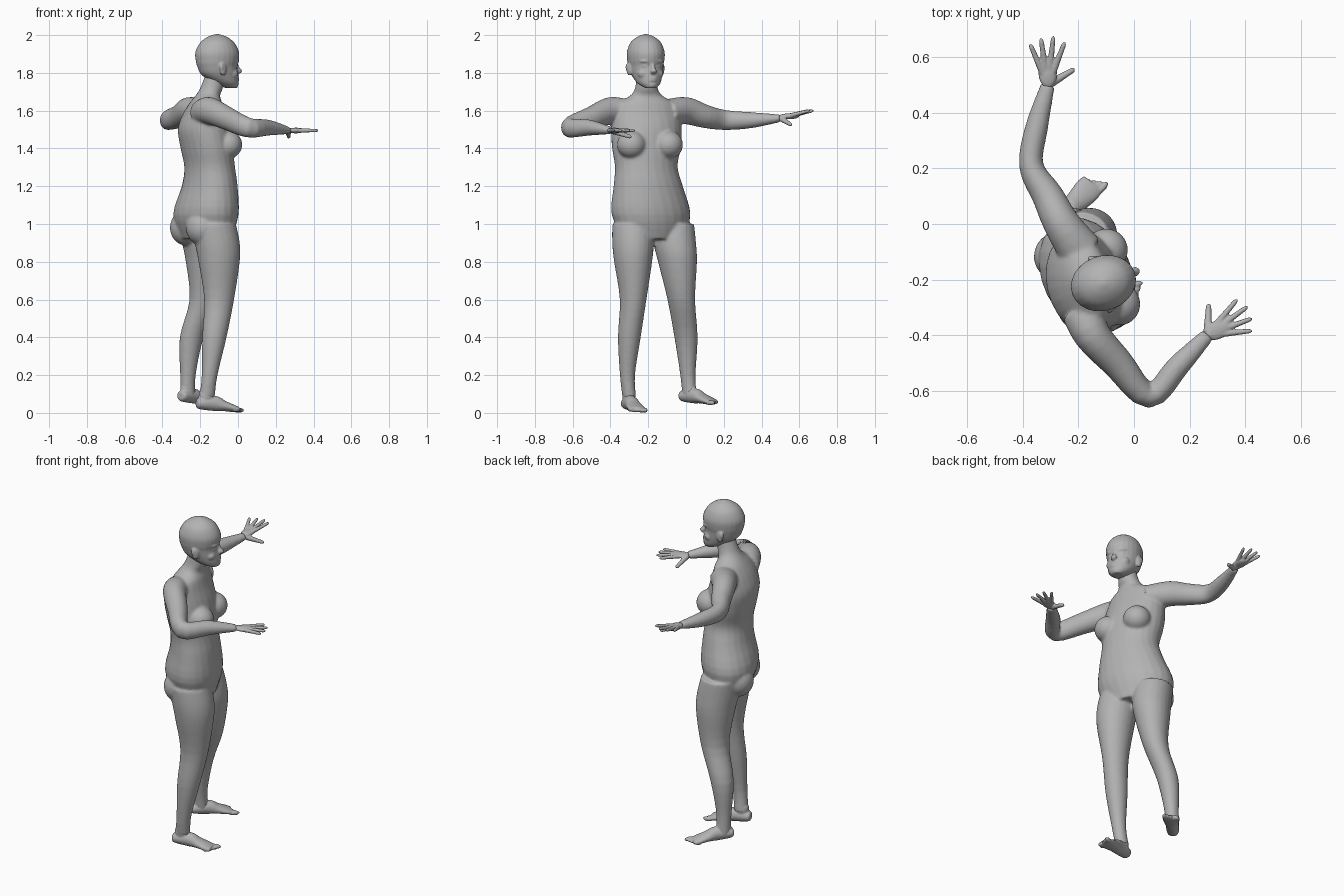
import bpy, bmesh, math
from mathutils import Vector, Matrix

cube = bpy.data.objects.get("Cube")
if cube:
    bpy.data.objects.remove(cube, do_unlink=True)

skin = bpy.data.materials.new("grey_skin")
skin.use_nodes = True
GREY = (.45, .45, .45, 1)
skin.diffuse_color = GREY
shader = next(n for n in skin.node_tree.nodes if n.type == 'BSDF_PRINCIPLED')
shader.inputs["Base Color"].default_value = GREY
UP = Vector((0, 0, 1))


def heading(yaw):
    angle = math.radians(yaw)
    return Vector((math.cos(angle), math.sin(angle), 0))


def local(centre, yaw, forward, left, height):
    """Point placed forward and left of an upright axis, at a height."""
    point = Vector((*centre, height))
    return point + heading(yaw) * forward + heading(yaw + 90) * left


def catmull(a, b, c, d, t):
    bend = 2 * a - 5 * b + 4 * c - d + t * (3 * (b - c) + d - a)
    return b + t / 2 * (c - a + t * bend)


def resample(stations, steps=4):
    """Smooth curve through all station values."""
    padded = [stations[0], *stations, stations[-1]]
    smooth = []
    for span in zip(padded, padded[1:], padded[2:], padded[3:]):
        for step in range(steps):
            smooth.append([catmull(*values, step / steps) for values in zip(*span)])
    return smooth + [list(stations[-1])]


def loft(bm, stations, ref=UP, axis=None, sides=24):
    """Closed skin over oval stations (x, y, z, side radius, ref radius[, yaw])."""
    stations = resample(stations)
    last = len(stations) - 1
    rings = []
    for i, (x, y, z, wide, deep, *yaw) in enumerate(stations):
        ahead, behind = stations[min(i + 1, last)], stations[max(i - 1, 0)]
        along = axis or (Vector(ahead[:3]) - Vector(behind[:3])).normalized()
        facing = heading(yaw[0]) if yaw else ref
        front = (facing - along * facing.dot(along)).normalized()
        side = along.cross(front)
        ring = []
        for k in range(sides):
            angle = k * math.tau / sides
            offset = side * wide * math.cos(angle) + front * deep * math.sin(angle)
            ring.append(bm.verts.new(Vector((x, y, z)) + offset))
        rings.append(ring)
    for low, high in zip(rings, rings[1:]):
        for k in range(sides):
            n = (k + 1) % sides
            bm.faces.new((low[k], low[n], high[n], high[k]))
    bm.faces.new(rings[0][::-1])
    bm.faces.new(rings[-1])


def ball(bm, centre, radii, yaw=0):
    turn = Matrix.Rotation(math.radians(yaw), 4, 'Z')
    matrix = Matrix.Translation(centre) @ turn @ Matrix.Diagonal((*radii, 1))
    bmesh.ops.create_uvsphere(bm, u_segments=20, v_segments=14, radius=1, matrix=matrix)


def fuse(name, bm, voxel, iterations):
    """Turn overlapping forms into one continuous smooth surface."""
    bmesh.ops.recalc_face_normals(bm, faces=bm.faces)
    mesh = bpy.data.meshes.new(name)
    bm.to_mesh(mesh)
    bm.free()
    mesh.materials.append(skin)
    mesh.shade_smooth()
    ob = bpy.data.objects.new(name, mesh)
    bpy.context.collection.objects.link(ob)
    remesh = ob.modifiers.new("fuse", 'REMESH')
    remesh.mode, remesh.voxel_size, remesh.use_smooth_shade = 'VOXEL', voxel, True
    soften = ob.modifiers.new("soften", 'SMOOTH')
    soften.factor, soften.iterations = .5, iterations


# Torso and neck: height, centre x, half width, half depth; twists as it rises
body = bmesh.new()
TORSO = [(.92, -.17, .17, .12), (1.05, -.17, .22, .16), (1.2, -.15, .19, .14),
         (1.3, -.15, .17, .13), (1.4, -.165, .185, .135), (1.5, -.18, .19, .135),
         (1.58, -.18, .18, .11), (1.64, -.17, .15, .085), (1.68, -.16, .085, .065),
         (1.72, -.14, .06, .06), (1.8, -.12, .05, .05)]
loft(body, [(x, max(-.21, -.08 - z / 10), z, wide, deep, 25 - 30 * (z - 1.1))
            for z, x, wide, deep in TORSO], axis=UP)
for side in (-1, 1):
    breast = local((-.16, -.21), 13, .085, side * .1, 1.42)
    buttock = local((-.17, -.18), 25, -.065, side * .1, .98)
    ball(body, breast, (.078, .078, .075), 13)
    ball(body, buttock, (.09, .09, .095), 25)

# Legs share heights and girths; each has its own path and heading
LEG = [(1, .11, .12), (.9, .11, .12), (.8, .1, .11), (.6, .07, .08),
       (.4, .06, .065), (.2, .04, .042), (.08, .036, .042)]
RIGHT_LEG = [(-.13, -.28), (-.11, -.28), (-.1, -.28), (-.1, -.28),
             (-.125, -.3), (-.15, -.31), (-.165, -.3)]
LEFT_LEG = [(-.2, -.07), (-.18, -.06), (-.17, -.045), (-.18, -.025),
            (-.245, 0), (-.265, .01), (-.265, .02)]
for path, yaw in ((RIGHT_LEG, 15), (LEFT_LEG, 35)):
    loft(body, [(*spot, *girth) for spot, girth in zip(path, LEG)],
         ref=heading(yaw), axis=UP)

# Arms share girths: the left reaches out, the right bends forward
ARM = [(.08, .07), (.066, .072), (.057, .062), (.044, .053), (.041, .042), (.026, .02)]
LEFT_ARM = [(-.19, -.1, 1.59), (-.26, 0, 1.6), (-.31, .1, 1.57),
            (-.37, .21, 1.55), (-.35, .35, 1.55), (-.31, .5, 1.56)]
RIGHT_ARM = [(-.18, -.32, 1.59), (-.15, -.4, 1.6), (-.06, -.5, 1.56),
             (.055, -.62, 1.51), (.16, -.51, 1.51), (.265, -.4, 1.495)]
for path in (LEFT_ARM, RIGHT_ARM):
    loft(body, [(*spot, *girth) for spot, girth in zip(path, ARM)])
fuse("torso_and_limbs", body, .008, 6)

# Skull: height, forward shift, half width, half depth
head = bmesh.new()
YAW = 20


def face(forward, left, height):
    return local((-.11, -.213), YAW, forward, left, height)


SKULL = [(1.72, .08, .03, .03), (1.745, .05, .06, .066), (1.79, .015, .08, .1),
         (1.835, 0, .09, .108), (1.865, 0, .096, .116), (1.91, 0, .098, .118),
         (1.96, 0, .08, .092), (1.99, 0, .046, .053), (2.005, 0, .01, .01)]
loft(head, [(*face(shift, 0, z), wide, deep) for z, shift, wide, deep in SKULL],
     ref=heading(YAW), axis=UP)

# Nose, chin and lips
NOSE = [(1.86, .1, .01), (1.83, .113, .011), (1.81, .122, .017), (1.795, .114, .012)]
loft(head, [(*face(shift, 0, z), size, size) for z, shift, size in NOSE],
     ref=heading(YAW), axis=UP)
ball(head, face(.092, 0, 1.738), (.026, .03, .02), YAW)
for z in (1.772, 1.76):
    ball(head, face(.107, 0, z), (.014, .026, .007), YAW)

# Brows, eyelids, cheeks and ears
for side in (-1, 1):
    ball(head, face(.09, side * .036, 1.862), (.02, .03, .009), YAW + side * 18)
    ball(head, face(.087, side * .036, 1.836), (.014, .018, .01), YAW + side * 18)
    ball(head, face(.07, side * .045, 1.795), (.03, .026, .026), YAW)
    ball(head, face(0, side * .092, 1.82), (.021, .012, .035), YAW - side * 20)
    ball(head, face(-.01, side * .098, 1.83), (.014, .01, .022), YAW - side * 20)
fuse("head", head, .005, 3)


def hand(name, wrist, yaw, rise, thumb_side):
    """Palm, a fan of four fingers and a lowered thumb."""
    bm = bmesh.new()
    wrist = Vector(wrist)

    def digit(angle, length, lift, root, thick):
        reach = heading(angle) * length + UP * lift
        profile = ((root, 1), (.45, .85), (.75, .7), (.95, .6), (1.02, .2))
        loft(bm, [(*(wrist + reach * t), thick * size, thick * size)
                  for t, size in profile], sides=12)

    for k in range(4):
        digit(yaw + thumb_side * 15 * (1.5 - k), .176 - .01 * abs(k - 1.2), rise, 0, .014)
    digit(yaw + thumb_side * 60, .11, -.035, .1, .016)
    ball(bm, wrist + heading(yaw) * .045 + UP * rise / 4, (.055, .034, .015), yaw)
    fuse(name, bm, .004, 2)


hand("left_hand", LEFT_ARM[-1], 91, .04, -1)
hand("right_hand", RIGHT_ARM[-1], 28, 0, 1)


def foot(name, heel, yaw, base, inner):
    """Heel, arch, ankle and five toes, the big toe on the inner side."""
    bm = bmesh.new()
    sole = [(0, .05, .018, .016), (.015, .05, .033, .03), (.1, .05, .037, .04),
            (.15, .037, .042, .028), (.2, .024, .048, .02), (.23, .017, .044, .014)]
    loft(bm, [(*local(heel, yaw, forward, 0, base + z), wide, tall)
              for forward, z, wide, tall in sole])
    ball(bm, local(heel, yaw, .055, 0, base + .09), (.042, .034, .05), yaw)
    for i in range(5):
        toe = local(heel, yaw, .242 - .009 * i, inner * .018 * (1.9 - i), base + .014)
        ball(bm, toe, Vector((.03, .0125, .0135)) * (1 - i / 10), yaw)
    fuse(name, bm, .005, 2)


foot("right_foot", (-.22, -.318), 16, 0, 1)
foot("left_foot", (-.305, -.025), 47, .04, -1)
